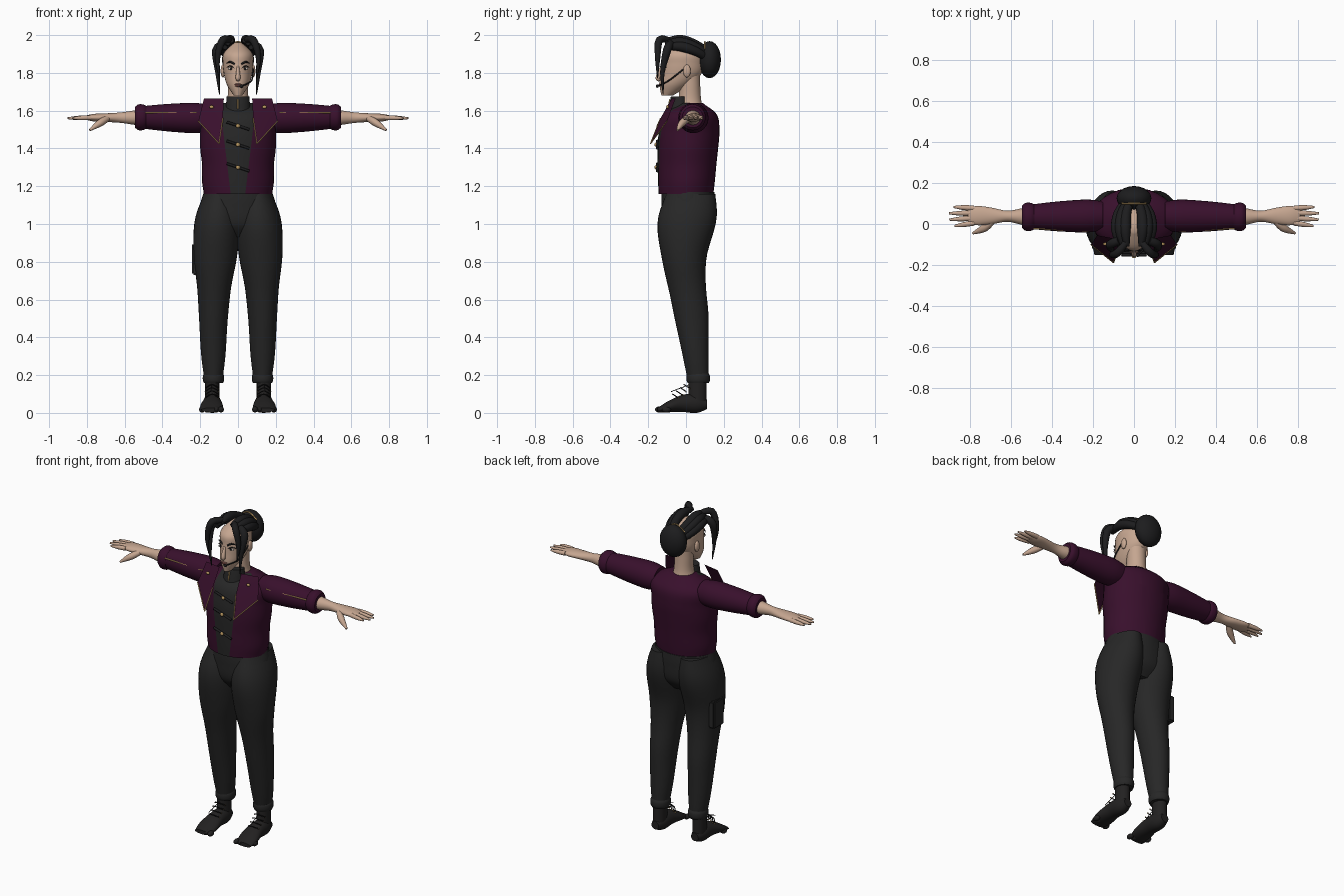
import bpy, bmesh, math
from mathutils import Matrix, Vector

cube = bpy.data.objects.get("Cube")
if cube:
    bpy.data.objects.remove(cube)

X, Y, Z = Vector((1, 0, 0)), Vector((0, 1, 0)), Vector((0, 0, 1))


def material(name, *rgb):
    mat = bpy.data.materials.new(name)
    mat.use_nodes = True
    mat.diffuse_color = (*rgb, 1)
    shader = mat.node_tree.nodes["Principled BSDF"]
    shader.inputs["Base Color"].default_value = (*rgb, 1)
    shader.inputs["Roughness"].default_value = .8
    return mat


skin = material("skin", .56, .38, .28)
plum = material("plum_cloth", .04, .005, .025)
charcoal = material("charcoal_cloth", .02, .02, .02)
black = material("black_hair", .012, .012, .013)
shoe = material("shoe_black", .016, .015, .015)
gold = material("gold", .5, .32, .12)
lip = material("lip", .3, .12, .1)
white = material("eye_white", .6, .56, .52)


def finish(name, bm, mat):
    """Store the bmesh as an object, smooth except at hard corners."""
    bmesh.ops.recalc_face_normals(bm, faces=bm.faces)
    mesh = bpy.data.meshes.new(name)
    bm.to_mesh(mesh)
    bm.free()
    mesh.materials.append(mat)
    mesh.shade_smooth()
    mesh.set_sharp_from_angle(angle=.9)
    obj = bpy.data.objects.new(name, mesh)
    bpy.context.collection.objects.link(obj)
    return obj


def smooth(values, t):
    """Read an evenly spaced list of numbers or vectors along a soft curve."""
    last = len(values) - 1
    if last == 0:
        return values[0]
    i = min(int(t * last), last - 1)
    f = t * last - i
    before, a, b, after = (values[min(max(i + k, 0), last)] for k in (-1, 0, 1, 2))
    bend_in, bend_out = (b - before) / 2, (after - a) / 2
    rise = b - a
    return a + bend_in * f + (rise * 3 - bend_in * 2 - bend_out) * f**2 + (bend_in + bend_out - rise * 2) * f**3


def sweep(name, mat, path, wide, deep=None, across=X, along=None, side=1, detail=12):
    """Sweep an oval of changing width and depth along a path."""
    points = [Vector(p) for p in path]
    sides = detail + 4
    bm = bmesh.new()
    loops = []
    for step in range(detail + 1):
        t = step / detail
        centre = smooth(points, t)
        ahead = along or (smooth(points, min(t + .01, 1)) - smooth(points, max(t - .01, 0))).normalized()
        u = (across - ahead * across.dot(ahead)).normalized()
        v = ahead.cross(u)
        w, d = smooth(wide, t), smooth(deep or wide, t)
        loop = []
        for k in range(sides):
            angle = math.tau * k / sides
            co = centre + u * w * math.cos(angle) + v * d * math.sin(angle)
            co.x *= side
            loop.append(bm.verts.new(co))
        loops.append(loop)
    for low, high in zip(loops, loops[1:]):
        for k in range(sides):
            bm.faces.new((low[k], low[k - 1], high[k - 1], high[k]))
    bm.faces.new(loops[0])
    bm.faces.new(loops[-1])
    return finish(name, bm, mat)


def ball(name, mat, centre, size, side=1):
    x, y, z = centre
    where = Matrix.Translation((x * side, y, z)) @ Matrix.Diagonal((*size, 1))
    bm = bmesh.new()
    bmesh.ops.create_uvsphere(bm, u_segments=20, v_segments=12, radius=1, matrix=where)
    finish(name, bm, mat)


upright = dict(along=Z, detail=28)
sideways = dict(along=X, across=Y, detail=28)

# Jacket body, with the vest cut into its front
torso = sweep("jacket_and_vest", plum, [(0, 0, 1.16), (0, .01, 1.4), (0, .03, 1.64)],
              [.18, .19, .19, .2, .2, .2, .09], [.145, .15, .155, .16, .16, .14, .06], **upright)
torso.data.materials.append(charcoal)
vest_low, vest_half, vest_flare = 1.17, .04, .12
bm = bmesh.new()
bm.from_mesh(torso.data)
for side in (1, -1):
    bmesh.ops.bisect_plane(bm, geom=bm.verts[:] + bm.edges[:] + bm.faces[:],
                           plane_co=(vest_half * side, 0, vest_low), plane_no=(side, 0, -vest_flare))
for face in bm.faces:
    c = face.calc_center_median()
    inside = abs(c.x) < vest_half + (c.z - vest_low) * vest_flare
    face.material_index = int(inside and c.y < 0)
bm.to_mesh(torso.data)
bm.free()

# Vest straps and buttons
for z, y in ((1.52, -.14), (1.42, -.152), (1.3, -.152)):
    sweep("vest_strap", black, [(-.06, y, z + .02), (.06, y, z - .02)], [.007], across=Y)
    ball("vest_button", gold, (0, y - .008, z), (.011, .007, .011))

# Stand-up collar, neck and head
sweep("collar", charcoal, [(0, -.035, 1.57), (0, -.035, 1.675)], [.07, .064, .06], [.065, .055, .045], **upright)
sweep("collar_clasp", gold, [(0, -.095, 1.61), (0, -.085, 1.66)], [.004])
sweep("neck", skin, [(0, .02, 1.6), (0, .02, 1.8)], [.075, .056, .054, .055], [.075, .06, .055, .055], **upright)
jaw_to_crown = [(0, y, 1.68 + .056 * i) for i, y in enumerate((-.1, -.06, -.028, -.02, -.02, -.015))]
sweep("head", skin, jaw_to_crown, [.022, .058, .074, .08, .076, .02], [.03, .08, .108, .112, .1, .025], **upright)
sweep("nose", skin, [(0, -.13, 1.835), (0, -.148, 1.775), (0, -.137, 1.764)], [.006, .013, .008])
for z, size in ((1.739, .02), (1.731, .017)):
    ball("lip", lip, (0, -.138, z), (size, .007, .005))
sweep("headset_boom", black, [(.08, 0, 1.83), (.072, -.09, 1.76), (.02, -.15, 1.73)], [.004])
ball("headset_mic", black, (.018, -.152, 1.73), (.01, .008, .009))

# Hair bun with its gold band
ball("hair_bun", black, (0, .125, 1.87), (.085, .06, .098))
sweep("bun_band", gold, [(-.06, .1, 1.93), (0, .1, 1.965), (.06, .1, 1.93)], [.004], across=Y)

# Cargo pocket on the right thigh only
bm = bmesh.new()
bmesh.ops.create_cube(bm, size=1, matrix=Matrix.Translation((-.222, .02, .815)) @ Matrix.Diagonal((.045, .1, .17, 1)))
bmesh.ops.bevel(bm, geom=bm.edges[:], offset=.008, segments=2, affect="EDGES")
finish("cargo_pocket", bm, charcoal)

# Trouser waist
sweep("trouser_waist", charcoal, [(0, .01, .93), (0, .01, 1.17)], [.12, .2, .2, .18], [.08, .13, .14, .14], **upright)

for side, label in ((1, "left_"), (-1, "right_")):
    # Trouser leg and rolled cuff
    sweep(label + "trouser_leg", charcoal, [(.13, .065, .17), (.13, .03, .5), (.12, -.01, .83), (.1, .025, 1.16)],
          [.047, .065, .076, .09, .115, .12, .08], [.055, .07, .09, .1, .12, .155, .13], side=side, **upright)
    sweep(label + "trouser_cuff", charcoal, [(.13, .065, .157), (.13, .065, .21)],
          [.05, .056, .056, .05], [.055, .062, .062, .055], side=side, **upright)

    # Foot with toes, laces and eyelets
    sweep(label + "ankle", shoe, [(.137, .06, .04), (.137, .06, .2)], [.038], [.048], side=side, **upright)
    sweep(label + "foot", shoe, [(.137, .11, .045), (.137, -.02, .05), (.143, -.15, .015)],
          [.025, .045, .05, .06, .05], [.025, .05, .045, .03, .012], along=-Y, side=side, detail=28)
    for k in range(5):
        ball(label + "toe", shoe, (.09 + .025 * k, -.14 + .009 * k, .018), (.016, .024, .016), side)
    for k in range(4):
        y, z = .02 - .02 * k, .13 - .017 * k
        sweep(label + "shoe_lace", black, [(.1, y, z), (.137, y - .03, z + .02), (.174, y, z)],
              [.003], across=Y, side=side)
        for x in (.102, .172):
            ball(label + "eyelet", gold, (x, y, z), (.004, .004, .004), side)
    sweep(label + "loose_lace", black, [(.137, .02, .15), (.145, -.08, .112)], [.002], side=side)

    # Sleeve, turned cuff and piping
    sweep(label + "sleeve", plum, [(.15, .04, 1.56), (.53, .035, 1.565)],
          [.07, .08, .075, .065, .055], side=side, **sideways)
    sweep(label + "sleeve_cuff", plum, [(.485, .035, 1.565), (.545, .035, 1.565)],
          [.06, .068, .068, .055], side=side, **sideways)
    sweep(label + "sleeve_piping", gold, [(.22, -.033, 1.59), (.49, -.022, 1.59)], [.004], across=Y, side=side)

    # Forearm, palm, fingers and thumb
    sweep(label + "forearm_and_palm", skin, [(.5, .035, 1.563), (.81, .042, 1.563)],
          [.045, .04, .027, .04, .047, .035], [.04, .038, .028, .023, .02, .01], side=side, **sideways)
    for k in range(4):
        reach = .875 + .03 * math.sin(k)
        root, tip = .005 + .024 * k, -.01 + .031 * k
        sweep(label + "finger", skin, [(.78, root, 1.563), (reach, tip, 1.56)],
              [.013, .012, .005], across=Y, side=side)
    sweep(label + "thumb", skin, [(.69, .015, 1.56), (.73, -.02, 1.535), (.785, -.045, 1.497)],
          [.016, .019, .006], across=Y, side=side)

    # Flared lapel with gold edging and a pin
    outline = [(.075, -.075, 1.665), (.18, -.055, 1.665), (.21, -.1, 1.545), (.1, -.188, 1.425), (.08, -.135, 1.56)]
    bm = bmesh.new()
    corners = [bm.verts.new((x * side, y, z)) for x, y, z in outline]
    hub = bm.verts.new((.135 * side, -.115, 1.575))
    for k in range(len(corners)):
        bm.faces.new((corners[k - 1], corners[k], hub))
    bmesh.ops.solidify(bm, geom=bm.faces[:], thickness=.008)
    finish(label + "lapel", bm, plum)
    for a, b in zip(outline[2:], outline[3:]):
        sweep(label + "lapel_piping", gold, [a, b], [.003], across=Y, side=side)
    ball(label + "lapel_pin", gold, (.14, -.098, 1.62), (.012, .007, .009), side)

    # Ear, eye and eyebrow
    ball(label + "ear", skin, (.08, .005, 1.81), (.012, .02, .034), side)
    ball(label + "eye", white, (.037, -.117, 1.823), (.017, .006, .007), side)
    ball(label + "iris", black, (.036, -.122, 1.823), (.007, .003, .007), side)
    for name, z, size in (("eyelid", 1.83, .003), ("eyebrow", 1.852, .005)):
        sweep(label + name, black, [(.017, -.128, z - .006), (.04, -.121, z + .006), (.06, -.106, z)],
              [size, size, .002], across=Y, side=side)

    # Swept-back hair on each side of the parting, and loose front locks
    for x, z in ((.042, 1.97), (.066, 1.957), (.085, 1.935)):
        sweep(label + "swept_hair", black, [(x * .8, -.11, z), (x, -.03, z + .005), (x * .9, .05, z - .02),
              (x * .4, .12, z - .06)], [.012, .026, .024, .018], side=side)
    sweep(label + "front_lock", black, [(.03, -.08, 1.97), (.08, -.14, 1.975), (.108, -.15, 1.88), (.097, -.15, 1.77)],
          [.014, .02, .014, .002], side=side)
    sweep(label + "side_lock", black, [(.07, -.08, 1.955), (.115, -.1, 1.92), (.108, -.125, 1.8), (.098, -.12, 1.685)],
          [.02, .022, .012, .002], side=side)
